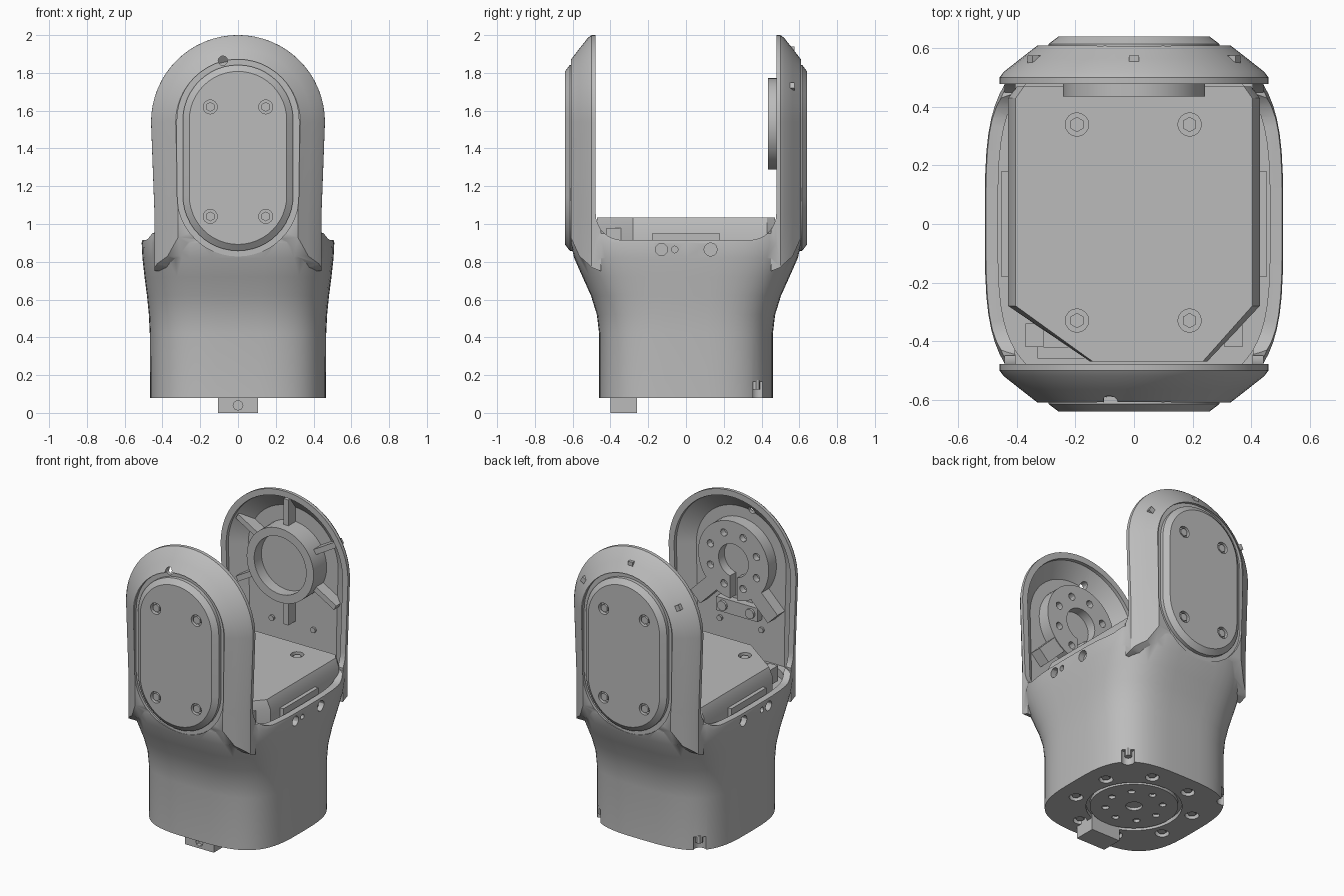
import bpy, bmesh, math
from mathutils import Vector, Matrix
from math import sin, cos, pi, radians

if "Cube" in bpy.data.objects:
    bpy.data.objects.remove(bpy.data.objects["Cube"], do_unlink=True)

grey = bpy.data.materials.new("plain_grey")
grey.use_nodes = True
grey.diffuse_color = (0.5, 0.5, 0.5, 1)
bsdf = next(n for n in grey.node_tree.nodes if n.type == 'BSDF_PRINCIPLED')
bsdf.inputs["Base Color"].default_value = (0.5, 0.5, 0.5, 1)
parts = []


def finish(name, bm):
    bmesh.ops.recalc_face_normals(bm, faces=bm.faces)
    mesh = bpy.data.meshes.new(name)
    bm.to_mesh(mesh)
    bm.free()
    mesh.materials.append(grey)
    ob = bpy.data.objects.new(name, mesh)
    bpy.context.collection.objects.link(ob)
    parts.append(ob)
    return ob


def loft(name, rings):
    bm = bmesh.new()
    loops = [[bm.verts.new(p) for p in ring] for ring in rings]
    n = len(loops[0])
    for a, b in zip(loops, loops[1:]):
        for i in range(n):
            j = (i + 1) % n
            bm.faces.new((a[i], a[j], b[j], b[i]))
    bm.faces.new(loops[0])
    bm.faces.new(loops[-1])
    return finish(name, bm)


def cyl(name, centre, axis, r, length, seg=24):
    bm = bmesh.new()
    rot = Vector(axis).to_track_quat('Z', 'Y').to_matrix().to_4x4()
    bmesh.ops.create_cone(bm, cap_ends=True, segments=seg, radius1=r, radius2=r,
                          depth=length, matrix=Matrix.Translation(centre) @ rot)
    return finish(name, bm)


def box(name, centre, size, tilt=0):
    bm = bmesh.new()
    mat = (Matrix.Translation(centre) @ Matrix.Rotation(tilt, 4, 'Y')
           @ Matrix.Diagonal((*size, 1)))
    bmesh.ops.create_cube(bm, size=1, matrix=mat)
    return finish(name, bm)


def boolean(target, tools, op='DIFFERENCE'):
    for tool in tools:
        mod = target.modifiers.new("cut", 'BOOLEAN')
        mod.operation, mod.solver, mod.object = op, 'EXACT', tool
        bpy.context.view_layer.objects.active = target
        bpy.ops.object.modifier_apply(modifier=mod.name)
        parts.remove(tool)
        bpy.data.objects.remove(tool, do_unlink=True)


def rounded_section(z, a, b, n=3.6, seg=64):
    pts = []
    for i in range(seg):
        c, s = cos(2 * pi * i / seg), sin(2 * pi * i / seg)
        pts.append((a * math.copysign(abs(c) ** (2 / n), c),
                    b * math.copysign(abs(s) ** (2 / n), s), z))
    return pts


def arch(y, w, low):
    pts = [(w * cos(pi * i / 32), y, 1.54 + w * sin(pi * i / 32)) for i in range(33)]
    return pts + [(-w * 0.96, y, 1.05), (-w * 0.96, y, low), (w * 0.96, y, low), (w * 0.96, y, 1.05)]


def capsule(y, w, high=1.55, low=1.15):
    top = [(w * cos(pi * i / 24), y, high + w * sin(pi * i / 24)) for i in range(25)]
    return top + [(-x, y, high + low - z) for x, y, z in top]


# Outer shell: flared base joined to two arched, chamfered arms
shell = loft("shell", [rounded_section(*row) for row in (
    (0.08, 0.465, 0.46, 3.3), (0.42, 0.467, 0.46, 3.3), (0.52, 0.472, 0.472, 3.3),
    (0.62, 0.482, 0.503, 3.4), (0.72, 0.495, 0.548, 3.5), (0.82, 0.506, 0.592),
    (0.9, 0.51, 0.614), (0.95, 0.498, 0.614), (0.967, 0.455, 0.603))])
for s in (-1, 1):
    arm = loft("arm", [arch(s * y, w, low) for y, w, low in (
        (0.45, 0.461, 0.75), (0.5, 0.46, 0.77), (0.52, 0.445, 0.79),
        (0.565, 0.388, 0.83), (0.61, 0.33, 0.93))])
    boolean(shell, [arm], 'UNION')

# Open fork between the arms, hollow upper base and dished arm interiors
corner = [(0.338 + 0.14 * sin(t * pi / 16), 1.055 - 0.14 * cos(t * pi / 16)) for t in range(9)]
fork = corner + [(0.478, 2.2), (-0.478, 2.2)] + [(-y, z) for y, z in reversed(corner)]
boolean(shell, [loft("fork_cut", [[(x, y, z) for y, z in fork] for x in (-0.7, 0.7)]),
                loft("cavity_cut", [rounded_section(z, 0.465, 0.56) for z in (0.85, 1.0)])])
for s in (-1, 1):
    boolean(shell, [
        loft("dish_cut", [arch(s * y, w, 0.9) for y, w in (
            (0.4, 0.425), (0.5, 0.42), (0.57, 0.325))]),
        loft("groove_cut", [capsule(s * y, 0.322) for y in (0.592, 0.68)])])

# Shell holes: side screws, back corner notches, arm hole, underside
holes = [cyl("arm_hole", (-0.08, -0.58, 1.865), (0, 1, 0), 0.025, 0.2, 12)]
for s in (-1, 1):
    for y, r in ((-0.13, 0.032), (-0.06, 0.018), (0.13, 0.035)):
        holes.append(cyl("side_hole", (s * 0.51, y, 0.865), (1, 0, 0), r, 0.08, 12))
    holes.append(cyl("notch", (s * 0.37, 0.385, 0.08), (0, 0, 1), 0.04, 0.17, 16))
holes.append(cyl("base_recess", (0, 0, 0.08), (0, 0, 1), 0.285, 0.05, 48))
for k in range(8):
    a = radians(22.5 + 45 * k)
    holes.append(cyl("base_hole", (0.36 * cos(a), 0.36 * sin(a), 0.08), (0, 0, 1), 0.042, 0.06, 12))
boolean(shell, holes)

# Screws left in the base holes and corner notches
for k in range(8):
    a = radians(22.5 + 45 * k)
    cyl("base_screw", (0.36 * cos(a), 0.36 * sin(a), 0.105), (0, 0, 1), 0.026, 0.03, 6)
for s in (-1, 1):
    cyl("notch_screw", (s * 0.355, 0.37, 0.15), (0, 0, 1), 0.022, 0.05, 8)

# Underside mounting disc and connector tab
disc = cyl("base_disc", (0, 0, 0.098), (0, 0, 1), 0.262, 0.032, 48)
boolean(disc, [cyl("hole", (0, 0, 0.08), (0, 0, 1), 0.05, 0.04, 16)] +
        [cyl("hole", (0.17 * cos(k * pi / 4), 0.17 * sin(k * pi / 4), 0.08), (0, 0, 1), 0.022, 0.04, 12)
         for k in range(8)])
tab = box("connector_tab", (0, -0.33, 0.055), (0.21, 0.14, 0.11))
boolean(tab, [cyl("tab_hole", (0, -0.4, 0.04), (0, 1, 0), 0.026, 0.05, 8)])

# Outer cover pads with chamfered rims and recessed hex screws
for s, side in ((-1, "front"), (1, "back")):
    pad = loft(side + "_cover", [capsule(s * y, w) for y, w in (
        (0.58, 0.292), (0.615, 0.292), (0.641, 0.258))])
    spots = [(x, z) for x in (-0.147, 0.147) for z in (1.04, 1.62)]
    boolean(pad, [cyl("hole", (x, s * 0.64, z), (0, 1, 0), 0.037, 0.05, 16) for x, z in spots])
    for x, z in spots:
        cyl(side + "_cover_screw", (x, s * 0.622, z), (0, 1, 0), 0.026, 0.03, 6)

# Floor plate with clipped front corners and four screws
outline = [(-0.43, -0.28), (-0.15, -0.47), (0.25, -0.47), (0.43, -0.28),
           (0.43, 0.43), (0.4, 0.47), (-0.4, 0.47), (-0.43, 0.43)]
plate = loft("floor_plate", [[(x * f, y, z) for x, y in outline]
                             for z, f in ((0.86, 1), (0.98, 1), (1.035, 0.94))])
spots = [(x, y) for x in (-0.195, 0.19) for y in (-0.33, 0.34)]
boolean(plate, [cyl("hole", (x, y, 1.03), (0, 0, 1), 0.04, 0.06, 16) for x, y in spots])
for x, y in spots:
    cyl("floor_screw", (x, y, 1.01), (0, 0, 1), 0.026, 0.03, 6)
for s in (-1, 1):
    box("side_clip", (s * 0.44, 0, 0.9), (0.03, 0.36, 0.1))
    box("wire_plug", (s * 0.34, -0.38, 0.93), (0.06, 0.08, 0.1))
box("wire_bundle", (-0.25, -0.44, 0.9), (0.16, 0.04, 0.08))

# Back arm: bearing ring with six ribs
ring = cyl("bearing_ring", (0, 0.505, 1.53), (0, 1, 0), 0.242, 0.14, 48)
boolean(ring, [cyl("hole", (0, 0.45, 1.53), (0, 1, 0), 0.188, 0.12, 48)])
for k in range(6):
    a = radians(90 + 60 * k)
    box("rib", (0.315 * cos(a), 0.535, 1.53 + 0.315 * sin(a)), (0.19, 0.08, 0.035), -a)
for s in (-1, 1):
    cyl("inner_screw", (s * 0.15, 0.565, 1.1), (0, 1, 0), 0.018, 0.02, 10)

# Front arm: drive flange with bolt circle, slot and bracket
flange = cyl("drive_flange", (0, -0.535, 1.54), (0, 1, 0), 0.255, 0.09, 48)
cuts = [cyl("hole", (0, -0.5, 1.54), (0, 1, 0), 0.108, 0.1, 32),
        box("slot", (0, -0.5, 1.36), (0.05, 0.1, 0.24))]
for k in range(8):
    a = radians(22.5 + 45 * k)
    cuts.append(cyl("hole", (0.18 * cos(a), -0.49, 1.54 + 0.18 * sin(a)), (0, 1, 0), 0.024, 0.08, 12))
boolean(flange, cuts)
for s in (-1, 1):
    box("flange_block", (s * 0.22, -0.535, 1.29), (0.17, 0.08, 0.1), s * radians(45))
    cyl("bracket_screw", (s * 0.1, -0.525, 1.21), (0, 1, 0), 0.032, 0.03, 12)
    cyl("inner_screw", (s * 0.15, -0.565, 1.1), (0, 1, 0), 0.018, 0.02, 10)
box("bracket", (0, -0.55, 1.21), (0.3, 0.05, 0.09))

# Smooth curved surfaces while keeping edges sharp
bpy.ops.object.select_all(action='DESELECT')
for ob in parts:
    ob.select_set(True)
bpy.context.view_layer.objects.active = shell
bpy.ops.object.shade_smooth_by_angle(angle=radians(30))
